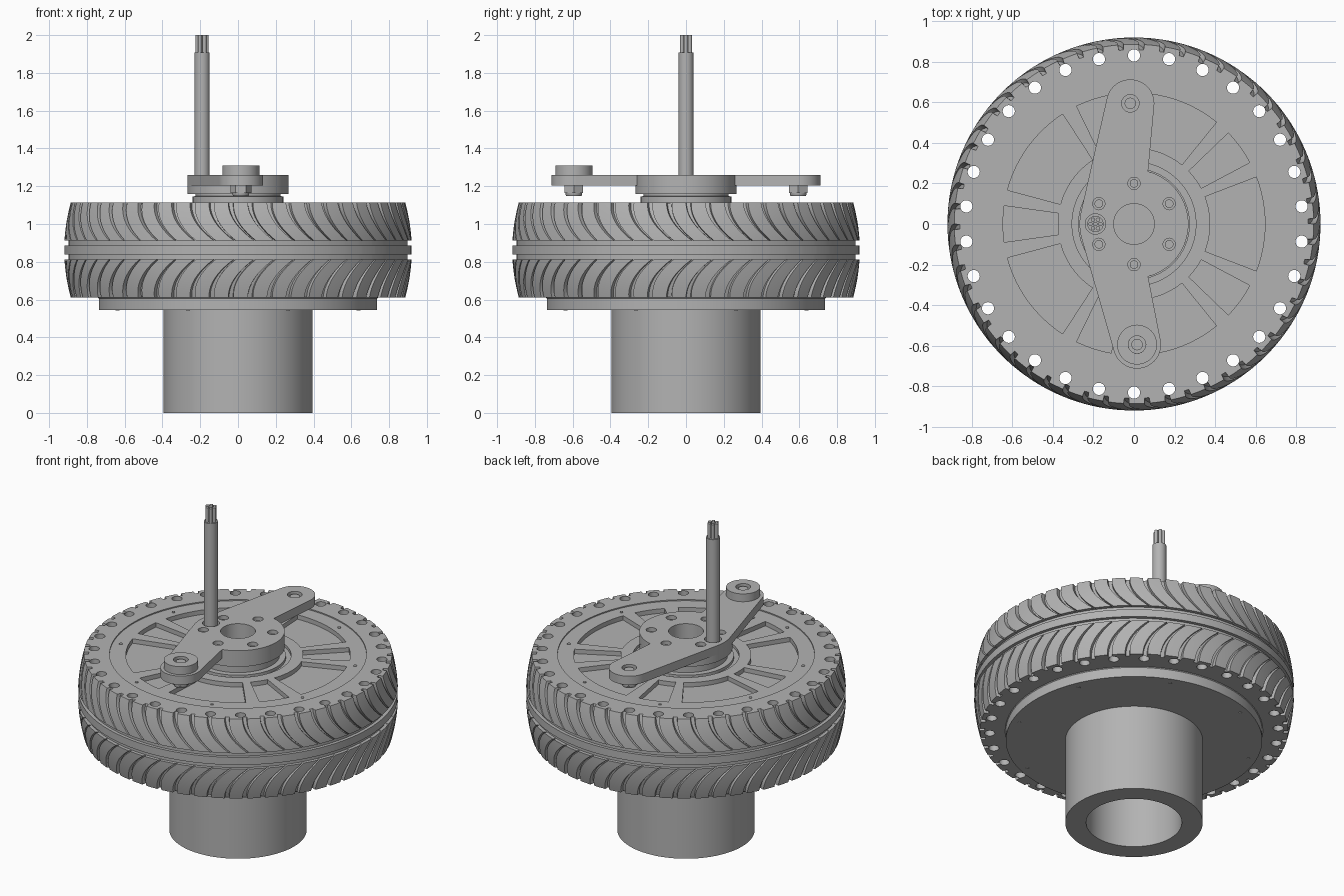
import bpy, bmesh, math
from math import sin, cos, pi, radians

if "Cube" in bpy.data.objects:
    bpy.data.objects.remove(bpy.data.objects["Cube"])

grey = bpy.data.materials.new("plain grey")
grey.use_nodes = True
grey.diffuse_color = (0.45, 0.45, 0.45, 1)
grey.node_tree.nodes["Principled BSDF"].inputs["Base Color"].default_value = grey.diffuse_color


def finish(name, bm):
    bmesh.ops.recalc_face_normals(bm, faces=bm.faces)
    mesh = bpy.data.meshes.new(name)
    bm.to_mesh(mesh)
    bm.free()
    mesh.materials.append(grey)
    ob = bpy.data.objects.new(name, mesh)
    bpy.context.collection.objects.link(ob)
    return ob


def activate(ob):
    bpy.ops.object.select_all(action='DESELECT')
    ob.select_set(True)
    bpy.context.view_layer.objects.active = ob


def smooth(ob):
    activate(ob)
    bpy.ops.object.shade_smooth_by_angle(angle=radians(30))


def arc(cx, cy, r, a0, a1, n):
    """Points on an arc, angles in degrees, both ends included."""
    angles = [radians(a0 + (a1 - a0) * i / n) for i in range(n + 1)]
    return [(cx + r * cos(a), cy + r * sin(a)) for a in angles]


def circle(cx, cy, r, n=32):
    return arc(cx, cy, r, 0, 360, n)[:-1]


def prisms(name, outlines, z0, z1, corner=0):
    """One object holding an upright prism for each outline."""
    bm = bmesh.new()
    for pts in outlines:
        low = [bm.verts.new((x, y, z0)) for x, y in pts]
        top = [bm.verts.new((x, y, z1)) for x, y in pts]
        bm.faces.new(low)
        bm.faces.new(top)
        for i in range(len(pts)):
            bm.faces.new((low[i - 1], low[i], top[i], top[i - 1]))
    if corner:
        sharp = [e for e in bm.edges if e.calc_face_angle() > 1
                 and abs(e.verts[0].co.z - e.verts[1].co.z) > 0.01]
        bmesh.ops.bevel(bm, geom=sharp, offset=corner, segments=4,
                        profile=0.5, affect='EDGES')
    return finish(name, bm)


def grid(name, rows, ends):
    """Skin rings of points; ends is 'cap' or 'join'."""
    bm = bmesh.new()
    rings = [[bm.verts.new(p) for p in row] for row in rows]
    pairs = list(zip(rings, rings[1:]))
    if ends == 'join':
        pairs.append((rings[-1], rings[0]))
    else:
        bm.faces.new(rings[0])
        bm.faces.new(rings[-1])
    for a, b in pairs:
        for i in range(len(a)):
            bm.faces.new((a[i - 1], a[i], b[i], b[i - 1]))
    return finish(name, bm)


def lathe(name, profile, ends='cap', n=96, cx=0, cy=0):
    ob = grid(name, [[(x, y, z) for x, y in circle(cx, cy, r, n)]
                     for r, z in profile], ends)
    smooth(ob)
    return ob


def cut(ob, cutter):
    cutter.hide_render = True
    mod = ob.modifiers.new("cut", 'BOOLEAN')
    mod.operation, mod.solver, mod.object = 'DIFFERENCE', 'EXACT', cutter
    activate(ob)
    bpy.ops.object.modifier_apply(modifier=mod.name)
    bpy.data.objects.remove(cutter)


def ring_of(r, count, start=0):
    return [(r * cos(radians(start) + 2 * pi * i / count),
             r * sin(radians(start) + 2 * pi * i / count)) for i in range(count)]


# Tyre: sheared grid whose columns follow the swept tread grooves
MID, HALF, RIB, BAND = 0.8625, 0.2525, 0.024, 0.05
BLADES, SWEEP = 54, 0.15


def tread_row(z, r, t, depth):
    width = 0.032 - 0.02 * t
    row = []
    for k in range(BLADES):
        start = 2 * pi * k / BLADES + SWEEP * t * t
        pitch = 2 * pi / BLADES
        for off, d in ((0, 0), (0.003, depth), (width - 0.003, depth), (width, 0),
                       ((width + pitch) / 2, 0)):
            a = start + off
            row.append(((r - d) * cos(a), (r - d) * sin(a), z))
    return row


def tread_half(side):
    """Rows from the outer edge to the middle rib of one half."""
    rows = []
    for i in range(11):
        t = i / 10
        h = HALF + (BAND - HALF) * t
        rows.append(tread_row(MID + side * h, 0.92 - 0.035 * (h / HALF) ** 2,
                              t, 0.027 - 0.012 * t))
    for h, r in ((BAND, 0.898), (RIB, 0.898), (RIB, 0.918)):
        rows.append(tread_row(MID + side * h, r, 1, 0))
    return rows


rows = tread_half(-1) + tread_half(1)[::-1]
rows += [tread_row(MID + s * HALF, 0.738, 0, 0) for s in (1, -1)]
tyre = grid("tyre", rows, 'join')
cut(tyre, prisms("tyre_holes", [circle(x, y, 0.03, 24) for x, y in ring_of(0.83, 30, 90)],
                 0.5, 1.2))
smooth(tyre)

# Wheel hub with bottom flange, ring groove and alternating pockets
hub = lathe("wheel_hub", [(0.737, 0.545), (0.737, 0.605), (0.742, 0.612), (0.742, 1.108),
                          (0.305, 1.108), (0.305, 1.09), (0.275, 1.09), (0.275, 1.108)], n=128)
pockets = []
for i in range(10):
    mid, half = 36 * i, (8 if i % 2 else 21)
    pockets.append(arc(0, 0, 0.645, mid - half, mid + half, 12)
                   + arc(0, 0, 0.375, mid + half, mid - half, 12))
cut(hub, prisms("hub_pockets", pockets, 1.08, 1.2, corner=0.025))
smooth(hub)
for name, z in (("top_screws", 1.106), ("bottom_screws", 0.541)):
    prisms(name, [circle(x, y, 0.01, 12) for x, y in ring_of(0.69, 8, 22.5)], z, z + 0.006)

# Mounting pipe below the wheel
lathe("mounting_pipe", [(0.395, 0), (0.395, 0.55), (0.275, 0.55), (0.275, 0)], 'join')

# Axle collar under the arm, with a blind centre bore
lathe("axle_collar", [(0.1, 1.1), (0.24, 1.1), (0.24, 1.145), (0.225, 1.148), (0.225, 1.158),
                      (0.268, 1.158), (0.268, 1.206), (0.1, 1.206)], 'join')

# Torque arm: round centre, two tapering lugs
ENDS = ((-0.018, 0.594), (0.015, -0.594))
outline = (arc(*ENDS[0], 0.118, -8, 166, 24) + arc(0, 0, 0.268, 166, 194, 8)
           + arc(*ENDS[1], 0.118, 194, 368, 24) + arc(0, 0, 0.268, -75, 75, 32))
arm = prisms("torque_arm", [outline], 1.205, 1.26)
bolts = ring_of(0.2, 6, 90)
CABLE_X = -0.19
holes = [circle(0, 0, 0.1, 48), circle(CABLE_X, 0, 0.05)]
holes += [circle(x, y, 0.03) for x, y in bolts] + [circle(x, y, 0.043) for x, y in ENDS]
cut(arm, prisms("arm_holes", holes, 1.1, 1.4))
smooth(arm)
smooth(prisms("arm_screws", [circle(x, y, 0.021, 24) for x, y in bolts], 1.2, 1.24))

# Lug bolts with nuts, and the raised bush on the front lug
for label, (x, y), top in (("back", ENDS[0], 1.25), ("front", ENDS[1], 1.3)):
    lathe(label + "_bolt", [(0.04, 1.148), (0.044, 1.155), (0.044, 1.17), (0.028, 1.17),
                            (0.028, top)], n=32, cx=x, cy=y)
    prisms(label + "_nut", [circle(x, y, 0.056, 6)], 1.165, 1.206)
lathe("front_bush", [(0.098, 1.258), (0.098, 1.31), (0.043, 1.31), (0.043, 1.258)],
      'join', 48, *ENDS[1])

# Cable with bare wire ends
lathe("cable", [(0.04, 1.2), (0.04, 1.908)], n=32, cx=CABLE_X)
wires = [(0, 0)] + ring_of(0.024, 6)
smooth(prisms("cable_wires", [circle(CABLE_X + x, y, 0.0105, 16) for x, y in wires], 1.9, 2))
